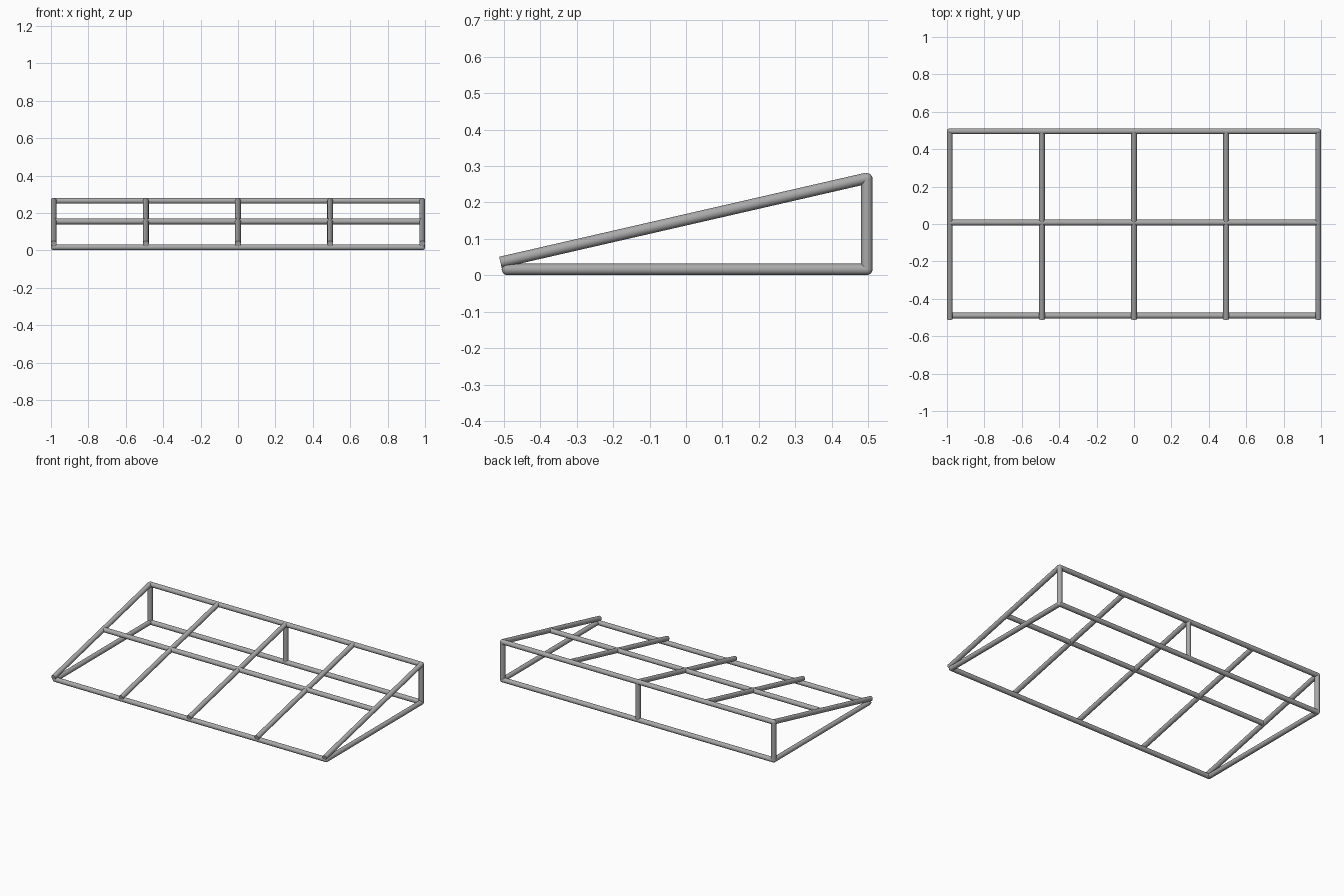
import bpy
from mathutils import Vector

cube = bpy.data.objects.get("Cube")
if cube:
    bpy.data.objects.remove(cube, do_unlink=True)

R = 0.0155                       # tube radius
X, FRONT, BACK = 0.985, -0.49, 0.496
LOW, HIGH = 0.0165, 0.265        # tube centre heights
RAFTER_LOW = Vector((0, -0.509, 0.036))
RAFTER_HIGH = Vector((0, 0.494, 0.266))

steel = bpy.data.materials.new("grey steel")
steel.use_nodes = True
grey = (0.4, 0.4, 0.4, 1)
steel.diffuse_color = grey
steel.node_tree.nodes["Principled BSDF"].inputs["Base Color"].default_value = grey


def finish(name):
    ob = bpy.context.object
    ob.name = name
    ob.data.materials.append(steel)
    bpy.ops.object.shade_smooth_by_angle()
    return ob


def tube(name, a, b):
    a, b = Vector(a), Vector(b)
    d = b - a
    bpy.ops.mesh.primitive_cylinder_add(
        vertices=24, radius=R, depth=d.length, location=(a + b) / 2,
        rotation=d.to_track_quat('Z', 'Y').to_euler())
    return finish(name)


def joint(name, p):
    bpy.ops.mesh.primitive_uv_sphere_add(segments=16, ring_count=8, radius=R, location=p)
    return finish(name)


# Long rails across the width
tube("front_rail", (-X, FRONT, LOW), (X, FRONT, LOW))
tube("back_bottom_rail", (-X, BACK, LOW), (X, BACK, LOW))
tube("back_top_rail", (-X, BACK, HIGH), (X, BACK, HIGH))
middle = RAFTER_LOW.lerp(RAFTER_HIGH, 0.515)
tube("middle_rail", (-X, middle.y, middle.z), (X, middle.y, middle.z))

# Sloping rafters
for i in range(5):
    side = Vector((X * (i - 2) / 2, 0, 0))
    tube(f"rafter_{i + 1}", RAFTER_LOW + side, RAFTER_HIGH + side)

# Back posts
for label, x in (("right", -X), ("middle", 0), ("left", X)):
    tube(f"{label}_post", (x, BACK, LOW), (x, BACK, HIGH))

# Bottom side rails and rounded corner joints
for label, x in (("right", -X), ("left", X)):
    tube(f"{label}_bottom_rail", (x, FRONT, LOW), (x, BACK, LOW))
    joint(f"{label}_front_joint", (x, FRONT, LOW))
    joint(f"{label}_back_bottom_joint", (x, BACK, LOW))
    joint(f"{label}_back_top_joint", (x, BACK, HIGH))
